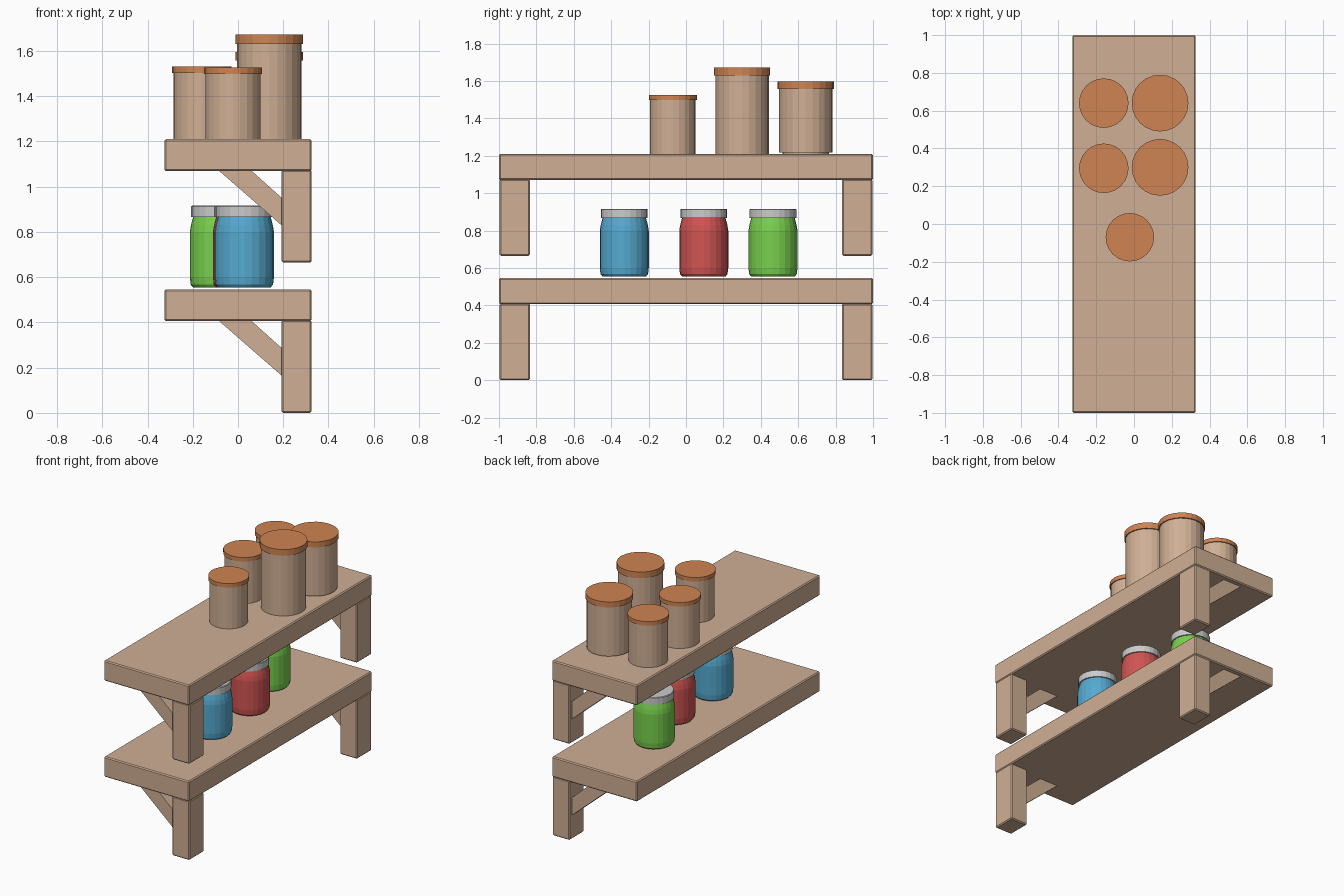
import bpy, bmesh, math

if "Cube" in bpy.data.objects:
    bpy.data.objects.remove(bpy.data.objects["Cube"])


def material(name, rgb):
    m = bpy.data.materials.new(name)
    m.diffuse_color = (*rgb, 1)
    m.use_nodes = True
    m.node_tree.nodes["Principled BSDF"].inputs["Base Color"].default_value = m.diffuse_color
    return m


WOOD = material("light wood", (0.63, 0.43, 0.30))
LID = material("orange brown lid", (0.62, 0.23, 0.085))
METAL = material("light grey metal", (0.60, 0.60, 0.60))
BLUE = material("blue", (0.09, 0.40, 0.63))
RED = material("red", (0.63, 0.09, 0.085))
GREEN = material("green", (0.19, 0.63, 0.075))


def add(name, bm, mat, smooth=False):
    bmesh.ops.recalc_face_normals(bm, faces=bm.faces)
    me = bpy.data.meshes.new(name)
    bm.to_mesh(me)
    bm.free()
    me.materials.append(mat)
    ob = bpy.data.objects.new(name, me)
    bpy.context.collection.objects.link(ob)
    return ob


def prism(name, outline, y0, y1, bevel=0.0):
    """Extrude an x-z outline along y."""
    bm = bmesh.new()
    a = [bm.verts.new((x, y0, z)) for x, z in outline]
    b = [bm.verts.new((x, y1, z)) for x, z in outline]
    n = len(a)
    bm.faces.new(a)
    bm.faces.new(b[::-1])
    for i in range(n):
        bm.faces.new((a[i], a[(i + 1) % n], b[(i + 1) % n], b[i]))
    ob = add(name, bm, WOOD)
    if bevel:
        mod = ob.modifiers.new("soft edges", 'BEVEL')
        mod.width = bevel
        mod.segments = 1
    return ob


def box(name, x0, x1, y0, y1, z0, z1):
    return prism(name, [(x0, z0), (x1, z0), (x1, z1), (x0, z1)], y0, y1, 0.007)


def lathe(name, x, y, profile, mat, sides=24):
    """Closed turned shape from (radius, z) pairs."""
    bm = bmesh.new()
    rings = []
    for r, z in profile:
        rings.append([bm.verts.new((x + r * math.cos(2 * math.pi * i / sides),
                                    y + r * math.sin(2 * math.pi * i / sides), z))
                      for i in range(sides)])
    for a, b in zip(rings, rings[1:]):
        for i in range(sides):
            j = (i + 1) % sides
            bm.faces.new((a[i], a[j], b[j], b[i]))
    bm.faces.new(rings[0][::-1])
    bm.faces.new(rings[-1])
    return add(name, bm, mat)


# Two identical shelves with legs and diagonal braces
for label, z in (("lower", 0.0), ("upper", 0.664)):
    box(f"{label}_shelf", -0.326, 0.326, -1, 1, z + 0.406, z + 0.546)
    for side, s in (("front", -1), ("back", 1)):
        y0, y1 = sorted((s * 0.835, s * 0.996))
        box(f"{label}_{side}_leg", 0.193, 0.325, y0, y1, z, z + 0.41)
        prism(f"{label}_{side}_brace",
              [(-0.086, z + 0.408), (0.195, z + 0.163),
               (0.195, z + 0.285), (0.058, z + 0.408)],
              s * 0.916 - 0.05, s * 0.916 + 0.05)

# Coloured jars with metal lids on the lower shelf
for name, x, y, mat in (("blue", 0.028, -0.33, BLUE),
                        ("red", 0.02, 0.095, RED),
                        ("green", -0.082, 0.465, GREEN)):
    lathe(f"{name}_jar", x, y, [(0.117, 0.555), (0.127, 0.567), (0.131, 0.60),
                                (0.131, 0.80), (0.126, 0.83), (0.116, 0.868)], mat)
    lathe(f"{name}_jar_lid", x, y, [(0.125, 0.866), (0.125, 0.912), (0.122, 0.916)], METAL)

# Wooden canisters with orange lids on the upper shelf: x, y, radius, base, lid bottom, top
for i, (x, y, r, z0, z1, z2) in enumerate((
        (-0.16, 0.64, 0.131, 1.208, 1.503, 1.531),
        (-0.16, 0.295, 0.131, 1.208, 1.503, 1.531),
        (-0.022, -0.07, 0.128, 1.208, 1.498, 1.526),
        (0.138, 0.30, 0.150, 1.208, 1.630, 1.673),
        (0.138, 0.64, 0.150, 1.217, 1.558, 1.596))):
    lathe(f"canister_{i + 1}", x, y, [(r * 0.95, z0), (r * 0.95, z1 + 0.005)], WOOD)
    lathe(f"canister_lid_{i + 1}", x, y, [(r, z1), (r, z2)], LID)
